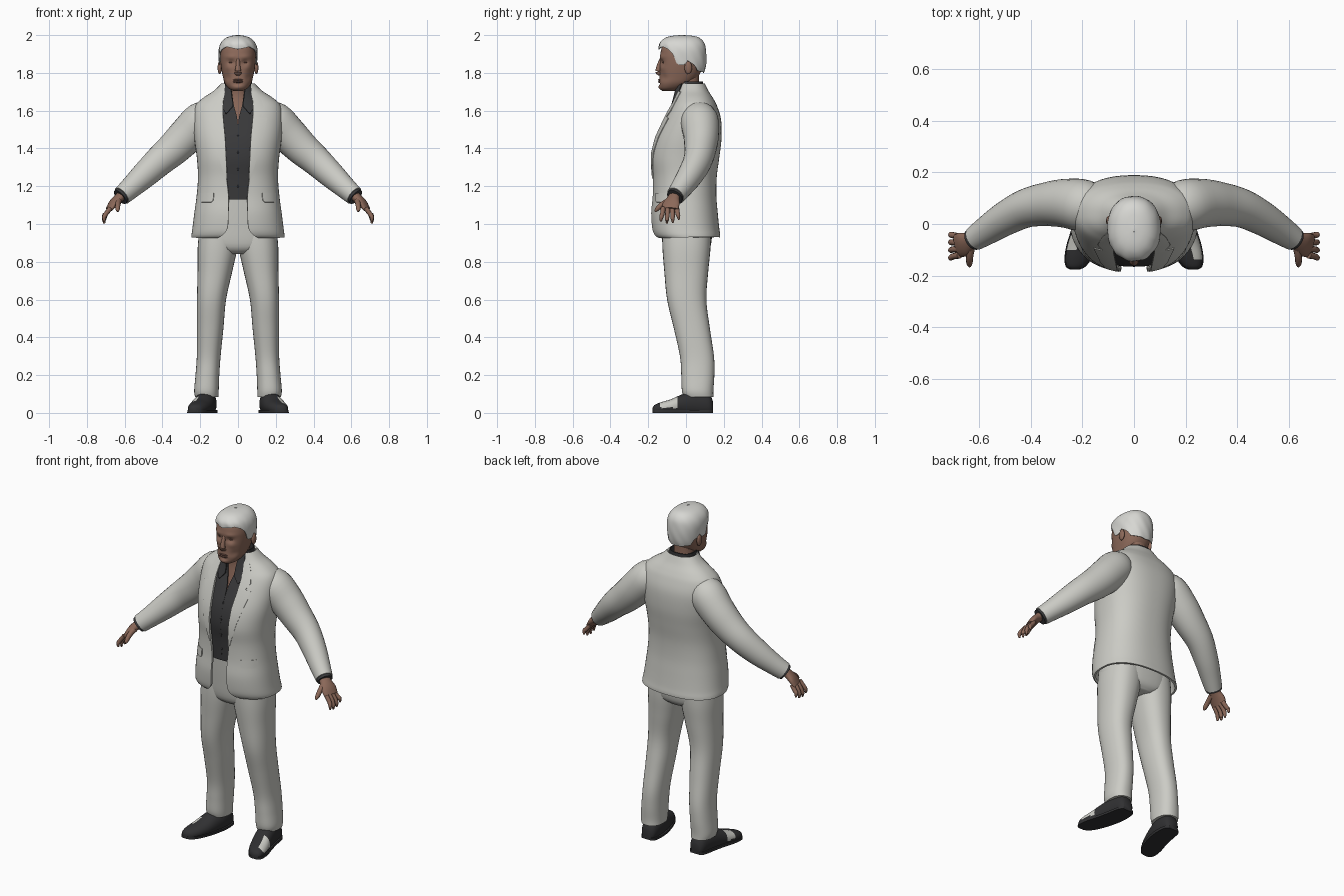
import bpy, bmesh, math
from mathutils import Vector

if "Cube" in bpy.data.objects:
    bpy.data.objects.remove(bpy.data.objects["Cube"])


def material(name, r, g, b):
    m = bpy.data.materials.new(name)
    m.use_nodes = True
    m.diffuse_color = (r, g, b, 1)
    bsdf = next(n for n in m.node_tree.nodes if n.type == "BSDF_PRINCIPLED")
    bsdf.inputs["Base Color"].default_value = (r, g, b, 1)
    bsdf.inputs["Roughness"].default_value = 0.8
    return m


SUIT = material("suit_pale_grey", 0.6, 0.6, 0.56)
HAIR = material("hair_silver", 0.68, 0.68, 0.65)
SKIN = material("skin", 0.26, 0.14, 0.1)
LIPS = material("skin_dark", 0.13, 0.065, 0.05)
SHIRT = material("shirt_charcoal", 0.04, 0.04, 0.042)
SHOE = material("shoe_black", 0.03, 0.03, 0.032)


def finish(name, bm, mat, thick=0):
    bmesh.ops.recalc_face_normals(bm, faces=bm.faces)
    me = bpy.data.meshes.new(name)
    bm.to_mesh(me)
    bm.free()
    me.materials.append(mat)
    ob = bpy.data.objects.new(name, me)
    bpy.context.collection.objects.link(ob)
    bpy.ops.object.select_all(action="DESELECT")
    ob.select_set(True)
    bpy.context.view_layer.objects.active = ob
    if thick:
        mod = ob.modifiers.new("thickness", "SOLIDIFY")
        mod.thickness, mod.offset = thick, 0
        bpy.ops.object.modifier_apply(modifier=mod.name)
    bpy.ops.object.shade_smooth_by_angle(angle=math.radians(50))
    return ob


def loft(name, rings, mat, closed=True, thick=0, caps=True):
    bm = bmesh.new()
    vs = [[bm.verts.new(p) for p in ring] for ring in rings]
    n = len(vs[0])
    for a, b in zip(vs, vs[1:]):
        for i in range(n if closed else n - 1):
            j = (i + 1) % n
            bm.faces.new((a[i], a[j], b[j], b[i]))
    if closed and caps:
        bm.faces.new(vs[0])
        bm.faces.new(vs[-1])
    return finish(name, bm, mat, thick)


def refine(rows, n=5):
    """Catmull-Rom interpolation of rows of numbers."""
    out = []
    for i in range(len(rows) - 1):
        p = [rows[max(0, min(len(rows) - 1, i + k))] for k in (-1, 0, 1, 2)]
        for t in (k / n for k in range(n)):
            out.append([b + 0.5 * t * (c - a + t * (2*a - 5*b + 4*c - d + t * (3*(b - c) + d - a)))
                        for a, b, c, d in zip(*p)])
    return out + [list(rows[-1])]


def row_at(rows, z):
    for a, b in zip(rows, rows[1:]):
        if z <= b[0]:
            t = max(0, (z - a[0]) / (b[0] - a[0]))
            return [p + (q - p) * t for p, q in zip(a, b)]
    return rows[-1]


def power(v, p):
    return math.copysign(abs(v) ** (2 / p), v)


def section(row, a, p):
    """Point of a horizontal section (z, centre, half width, front, back); angle 0 is front."""
    z, cx, hw, yf, yb = row[:5]
    return Vector((cx + hw * power(math.sin(a), p),
                   (yf + yb) / 2 - (yb - yf) / 2 * power(math.cos(a), p), z))


def body(name, rows, mat, p=2.2, n=40, s=1, thick=0):
    """Vertical loft; rows with a sixth number are open at the front by that half gap."""
    rings, is_open = [], len(rows[0]) > 5
    for r in rows:
        a0 = math.asin(min(1, max(0, r[5]) / r[2]) ** (p / 2)) if is_open else 0
        m = n - 1 if is_open else n
        ring = [section(r, a0 + (math.tau - 2 * a0) * i / m, p) for i in range(n)]
        rings.append([(v.x * s, v.y, v.z) for v in ring])
    return loft(name, rings, mat, not is_open, thick)


def limb(name, pts, mat, s=1, n=20, sub=4):
    """Tube along points (x, y, z, side radius, thickness radius)."""
    rows = refine(pts, sub)
    rings = []
    for i, r in enumerate(rows):
        t = Vector(rows[min(i + 1, len(rows) - 1)][:3]) - Vector(rows[max(i - 1, 0)][:3])
        u = t.cross((0, 0, 1)).normalized()
        w = t.cross(u).normalized()
        ring = [Vector(r[:3]) + u * r[3] * math.cos(math.tau * k / n)
                + w * r[4] * math.sin(math.tau * k / n) for k in range(n)]
        rings.append([(v.x * s, v.y, v.z) for v in ring])
    return loft(name, rings, mat)


def plate(name, rows, mat, s, base, p, lift=0.005):
    """Thin piece lying on the front of a body; rows are (z, inner x, outer x)."""
    rings = []
    for z, x0, x1 in rows:
        r = row_at(base, z)
        ring = []
        for k in range(9):
            x = x0 + (x1 - x0) * k / 8
            d = max(0, 1 - min(1, abs(x) / r[2]) ** p) ** (1 / p)
            ring.append((s * x, (r[3] + r[4]) / 2 - (r[4] - r[3]) / 2 * d - lift, z))
        rings.append(ring)
    return loft(name, rings, mat, False, 0.007)


def ball(name, loc, scale, mat):
    bm = bmesh.new()
    bmesh.ops.create_uvsphere(bm, u_segments=16, v_segments=10, radius=1)
    for v in bm.verts:
        v.co = Vector(a * b + c for a, b, c in zip(v.co, scale, loc))
    return finish(name, bm, mat)


# Jacket, open at the front
jacket = refine([(.93, 0, .24, -.15, .175, .11), (.945, 0, .24, -.165, .175, .08),
                 (.98, 0, .235, -.175, .17, .055), (1.06, 0, .225, -.18, .162, .05),
                 (1.15, 0, .213, -.172, .155, .05), (1.25, 0, .206, -.172, .157, .06),
                 (1.35, 0, .212, -.18, .17, .065), (1.45, 0, .225, -.16, .182, .07),
                 (1.55, 0, .232, -.115, .18, .08), (1.62, 0, .222, -.078, .16, .085),
                 (1.66, 0, .185, -.055, .14, .08), (1.70, 0, .125, -.038, .115, .07),
                 (1.74, 0, .083, -.025, .095, .06)])
body("jacket", jacket, SUIT, 2.4, 56, thick=.012)

# Shirt with an open neck
shirt = refine([(1.13, 0, .18, -.152, .13, 0), (1.25, 0, .18, -.155, .13, 0),
                (1.35, 0, .19, -.163, .14, 0), (1.45, 0, .2, -.145, .15, 0),
                (1.55, 0, .2, -.1, .15, .003), (1.62, 0, .17, -.066, .13, .02),
                (1.68, 0, .1, -.052, .1, .03), (1.72, 0, .075, -.045, .09, .036),
                (1.755, 0, .071, -.035, .088, .042)])
body("shirt", shirt, SHIRT, 2.4, 48, thick=.005)
for i in range(4):
    z = 1.2 + i * .09
    ball("shirt_button", (0, row_at(shirt, z)[3] - .003, z), (.006, .003, .006), SHOE)

# Trousers seat
body("trouser_seat", refine([(.84, 0, .07, -.08, .1), (.88, 0, .195, -.12, .13),
                             (1.0, 0, .205, -.135, .14), (1.15, 0, .185, -.145, .13)]), SUIT, 2.5)
loft("trouser_fly", [[(x, -.141 + (1.14 - z) * .09, z) for x in (-.006, .012)]
                     for z in (.9, 1.0, 1.13)], SUIT, False, .006)

# Neck and head
body("neck", refine([(1.5, 0, .12, -.085, .1), (1.6, 0, .1, -.062, .09), (1.68, 0, .062, -.05, .075),
                     (1.75, 0, .06, -.06, .07), (1.81, 0, .06, -.07, .07)]), SKIN)
head_rows = refine([(1.705, 0, .025, -.125, -.06), (1.718, 0, .05, -.138, -.02),
                    (1.745, 0, .07, -.143, .03), (1.78, 0, .08, -.14, .065),
                    (1.82, 0, .088, -.139, .083), (1.86, 0, .093, -.138, .092),
                    (1.9, 0, .094, -.136, .093), (1.94, 0, .088, -.125, .083),
                    (1.97, 0, .07, -.1, .062), (1.985, 0, .03, -.06, .03)])
head = body("head", head_rows, SKIN, 2.3, 64)
# sculpted dents and bumps: x, z, depth, width, height
bumps = [(.036, 1.855, .014, .018, .012), (.04, 1.885, -.005, .03, .009), (.05, 1.825, -.004, .018, .012),
         (.055, 1.775, .006, .015, .02), (0, 1.722, -.006, .022, .012), (0, 1.742, .006, .025, .007)]
for v in head.data.vertices:
    if v.co.y < -.03:
        v.co.y += sum(d * math.exp(-((abs(v.co.x) - x) / w) ** 2 - ((v.co.z - z) / h) ** 2)
                      for x, z, d, w, h in bumps)
limb("nose", [(0, -.128, 1.875, .009, .01), (0, -.14, 1.845, .011, .012), (0, -.148, 1.81, .016, .014),
              (0, -.143, 1.797, .018, .011), (0, -.13, 1.79, .012, .006)], SKIN)
for label, z, h in (("upper_lip", 1.763, .005), ("lower_lip", 1.753, .006)):
    ball(label, (0, -.139, z), (.026, .009, h), LIPS)

# Hair, grown up from a shaped hairline
hair_rows = refine([(1.78, 0, .084, -.12, .085), (1.82, 0, .094, -.13, .1), (1.87, 0, .1, -.137, .106),
                    (1.92, 0, .101, -.141, .104), (1.955, 0, .091, -.139, .096), (1.98, 0, .069, -.115, .076),
                    (1.993, 0, .04, -.08, .045), (1.998, 0, .006, -.03, -.015)])
hairline = [(0, 1.925), (35, 1.938), (55, 1.925), (68, 1.9), (76, 1.845), (92, 1.84),
            (100, 1.865), (118, 1.84), (130, 1.81), (181, 1.8)]
rings = []
for k in range(25):
    t = 1 - (1 - k / 24) ** 1.6
    ring = []
    for i in range(72):
        a = math.tau * i / 72
        low = row_at(hairline, math.degrees(min(a, math.tau - a)))[1]
        z = low + (1.998 - low) * t
        v = section(row_at(hair_rows, z), a, 2.2)
        wave = 1 + .014 * math.sin(a * 11 + z * 60) * (1 - t)
        ring.append((v.x * wave, v.y * wave, z))
    rings.append(ring)
loft("hair", rings, HAIR, thick=.004, caps=False)
ball("crown", (0, -.02, 1.965), (.05, .06, .033), HAIR)

for s, side in ((1, "left_"), (-1, "right_")):
    # Face details
    ball(side + "ear", (s * .097, .012, 1.827), (.011, .02, .034), SKIN)
    ball(side + "eye", (s * .036, -.112, 1.855), (.014, .012, .005), LIPS)

    # Lapel, shirt collar and pocket flap
    plate(side + "lapel", [(1.24, .058, .066), (1.3, .06, .085), (1.38, .064, .108), (1.46, .068, .13),
                           (1.56, .078, .155), (1.568, .078, .12), (1.6, .08, .14), (1.65, .078, .125),
                           (1.7, .068, .095)], SUIT, s, jacket, 2.4, .008)
    plate(side + "shirt_collar", [(1.585, .06, .066), (1.62, .03, .085), (1.66, .03, .082),
                                  (1.7, .035, .07), (1.75, .042, .064)], SHIRT, s, shirt, 2.4, .012)
    plate(side + "pocket_flap", [(1.115, .14, .195), (1.125, .13, .198), (1.165, .128, .197)],
          SUIT, s, jacket, 2.4, .008)

    # Sleeve, cuff and hand
    limb(side + "sleeve", [(.13, .055, 1.58, .07, .07), (.19, .07, 1.55, .1, .1), (.265, .08, 1.475, .095, .098),
                           (.34, .076, 1.4, .085, .09), (.42, .06, 1.33, .075, .08), (.5, .02, 1.255, .066, .07),
                           (.57, -.025, 1.19, .056, .058), (.615, -.055, 1.15, .048, .052)], SUIT, s, 28)
    limb(side + "cuff", [(.6, -.045, 1.164, .044, .046), (.624, -.06, 1.142, .044, .046)], SHIRT, s)
    limb(side + "palm", [(.6, -.048, 1.165, .03, .026), (.632, -.066, 1.137, .034, .024),
                         (.66, -.078, 1.108, .047, .021), (.682, -.085, 1.078, .045, .015)], SKIN, s)
    for i, finger in enumerate(("index", "middle", "ring", "little")):
        y, drop = -.121 + .024 * i, (.01, 0, .004, .02)[i]
        limb(side + finger + "_finger", [(.675, y, 1.085, .013, .013), (.698, y - .004 + .003 * i, 1.055, .012, .012),
                                         (.709, y - .01 + .006 * i, 1.025 + drop, .011, .011),
                                         (.708, y - .012 + .008 * i, 1.003 + drop, .005, .005)], SKIN, s, 10)
    limb(side + "thumb", [(.63, -.085, 1.125, .016, .018), (.636, -.125, 1.104, .014, .015),
                          (.637, -.152, 1.08, .012, .012), (.636, -.164, 1.066, .005, .005)], SKIN, s, 10)

    # Trouser leg
    body(side + "trouser_leg", refine([(.085, .165, .062, -.012, .145), (.12, .167, .065, -.022, .145),
                                       (.2, .162, .063, -.025, .15), (.3, .155, .063, -.032, .148),
                                       (.45, .147, .07, -.065, .126), (.6, .14, .077, -.1, .108),
                                       (.75, .122, .092, -.115, .118), (.88, .108, .105, -.125, .13),
                                       (1.0, .1, .1, -.125, .13)]), SUIT, 2.3, 32, s)

    # Shoe lofted from heel to toe, with a flat sole and a pale outer patch
    shoe_rows = refine([(.143, .163, .028, .06), (.12, .163, .046, .1), (.05, .168, .055, .115),
                        (-.02, .182, .057, .098), (-.08, .2, .057, .072), (-.13, .215, .05, .057),
                        (-.165, .226, .034, .043), (-.177, .229, .012, .027)])
    for part, grow, flat in (("shoe", 0, False), ("sole", .004, True)):
        rings = []
        for y, cx, hw, top in shoe_rows:
            ring = []
            for k in range(28):
                c, d = math.cos(math.tau * k / 28), math.sin(math.tau * k / 28)
                z = (.014 if d > 0 else 0) if flat else max(0.002, top * (.42 + .58 * d))
                ring.append((s * (cx + (hw + grow) * power(c, 2.5)), y, z))
            rings.append(ring)
        ob = loft(side + part, rings, SHOE)
        if not flat:
            ob.data.materials.append(SUIT)
            for f in ob.data.polygons:
                c = f.center
                axis = .178 - c.y * .28
                front = -.14 if s > 0 else -.1
                if front < c.y < -.04 and .028 < c.z and s * c.x > axis + .012:
                    f.material_index = 1
